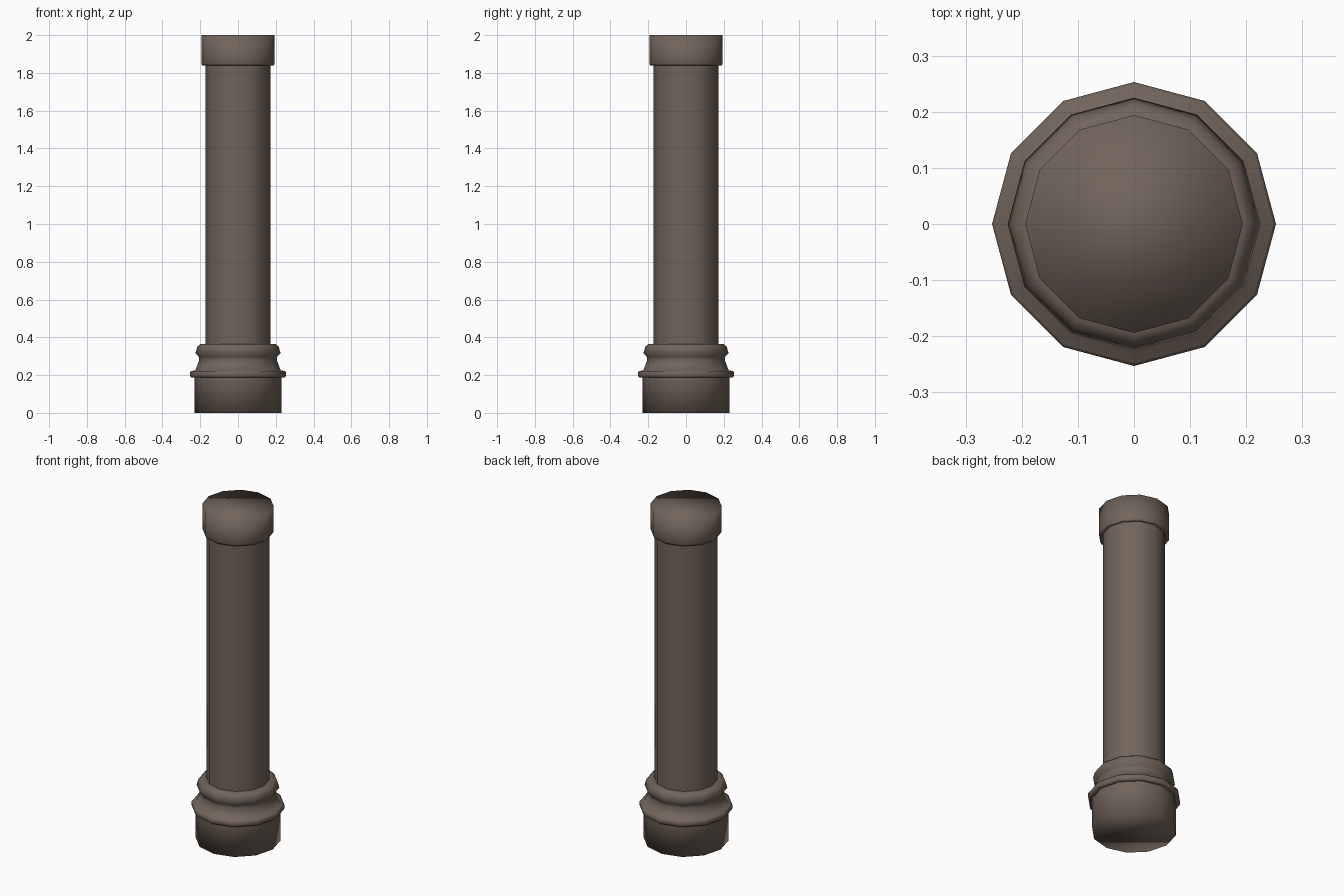
import bpy, bmesh, math

if "Cube" in bpy.data.objects:
    bpy.data.objects.remove(bpy.data.objects["Cube"])

SIDES = 12
stone = bpy.data.materials.new("brown_stone")
stone.diffuse_color = (0.165, 0.127, 0.102, 1)
stone.use_nodes = True
stone.node_tree.nodes["Principled BSDF"].inputs["Base Color"].default_value = stone.diffuse_color


def lathe(name, profile, cap_bottom=False, cap_top=False):
    """Spin (radius, height) points into a smooth 12-sided part."""
    bm = bmesh.new()
    rings = []
    for r, z in profile:
        rings.append([bm.verts.new((r * math.cos(i * math.tau / SIDES),
                                    r * math.sin(i * math.tau / SIDES), z))
                      for i in range(SIDES)])
    for a, b in zip(rings, rings[1:]):
        for i in range(SIDES):
            j = (i + 1) % SIDES
            bm.faces.new((a[i], a[j], b[j], b[i]))
    if cap_bottom:
        bm.faces.new(rings[0][::-1])
    if cap_top:
        bm.faces.new(rings[-1])
    for f in bm.faces:
        f.smooth = True
    me = bpy.data.meshes.new(name)
    bm.to_mesh(me)
    bm.free()
    me.materials.append(stone)
    ob = bpy.data.objects.new(name, me)
    bpy.context.collection.objects.link(ob)
    return ob


# Plinth drum
lathe("base_drum", [(0.23, 0), (0.23, 0.187)], cap_bottom=True)
# Projecting ring, concave neck and rounded collar
lathe("base_moulding", [(0.23, 0.187), (0.248, 0.187), (0.253, 0.195),
                        (0.253, 0.215), (0.247, 0.222), (0.226, 0.225),
                        (0.205, 0.28), (0.208, 0.297), (0.225, 0.317),
                        (0.216, 0.35), (0.20, 0.365), (0.172, 0.365)])
# Shaft
lathe("shaft", [(0.172, 0.36), (0.172, 1.845)])
# Top band, closed with a flat lid
lathe("top_band", [(0.172, 1.845), (0.19, 1.84), (0.194, 1.85), (0.194, 2.0)],
      cap_top=True)
